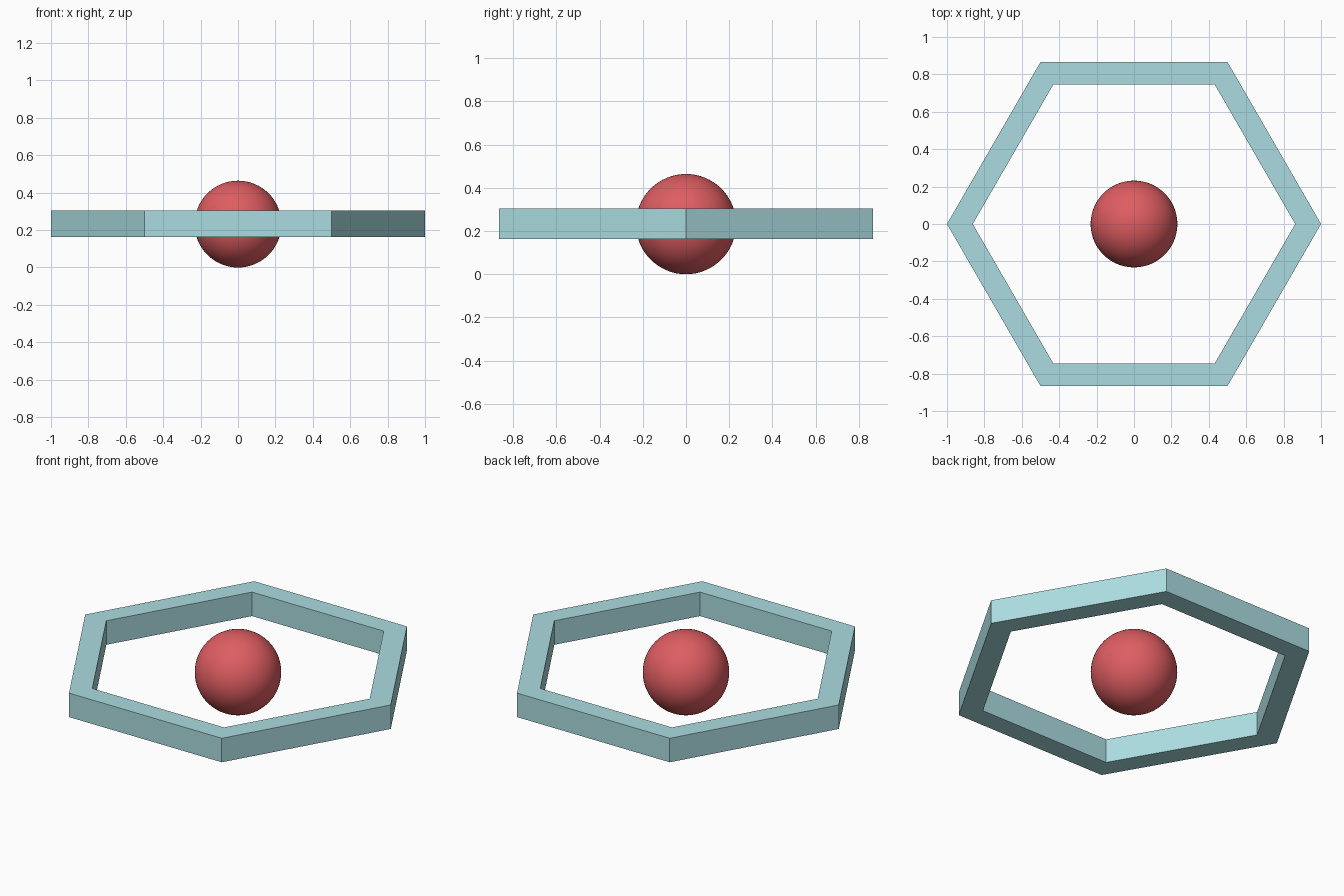
import bpy, bmesh
from math import cos, sin, pi

if "Cube" in bpy.data.objects:
    bpy.data.objects.remove(bpy.data.objects["Cube"])

MID_Z = 0.234          # shared centre height
BALL_R = 0.232
RING_OUT, RING_IN, RING_H = 1.0, 0.862, 0.142


def paint(obj, name, rgb):
    mat = bpy.data.materials.new(name)
    mat.diffuse_color = (*rgb, 1.0)
    mat.use_nodes = True
    mat.node_tree.nodes["Principled BSDF"].inputs["Base Color"].default_value = mat.diffuse_color
    obj.data.materials.append(mat)


def hex_ring(name, r_out, r_in, height, z):
    bm = bmesh.new()
    loops = []
    for r, h in ((r_out, -0.5), (r_out, 0.5), (r_in, 0.5), (r_in, -0.5)):
        loops.append([bm.verts.new((r * cos(i * pi / 3), r * sin(i * pi / 3), h * height))
                      for i in range(6)])
    # skin the four loops into a closed band
    for k in range(4):
        a, b = loops[k], loops[(k + 1) % 4]
        for i in range(6):
            j = (i + 1) % 6
            bm.faces.new((a[i], a[j], b[j], b[i]))
    bmesh.ops.recalc_face_normals(bm, faces=bm.faces)
    mesh = bpy.data.meshes.new(name)
    bm.to_mesh(mesh)
    bm.free()
    obj = bpy.data.objects.new(name, mesh)
    obj.location.z = z
    bpy.context.collection.objects.link(obj)
    return obj


# Flat-sided hexagonal ring
ring = hex_ring("hexagon_ring", RING_OUT, RING_IN, RING_H, MID_Z)
paint(ring, "pale_teal", (0.41, 0.72, 0.75))

# Smooth ball floating in the middle
bpy.ops.mesh.primitive_uv_sphere_add(segments=64, ring_count=32, radius=BALL_R,
                                     location=(0, 0, BALL_R))
ball = bpy.context.object
ball.name = "center_ball"
bpy.ops.object.shade_smooth()
paint(ball, "red", (0.73, 0.11, 0.12))
